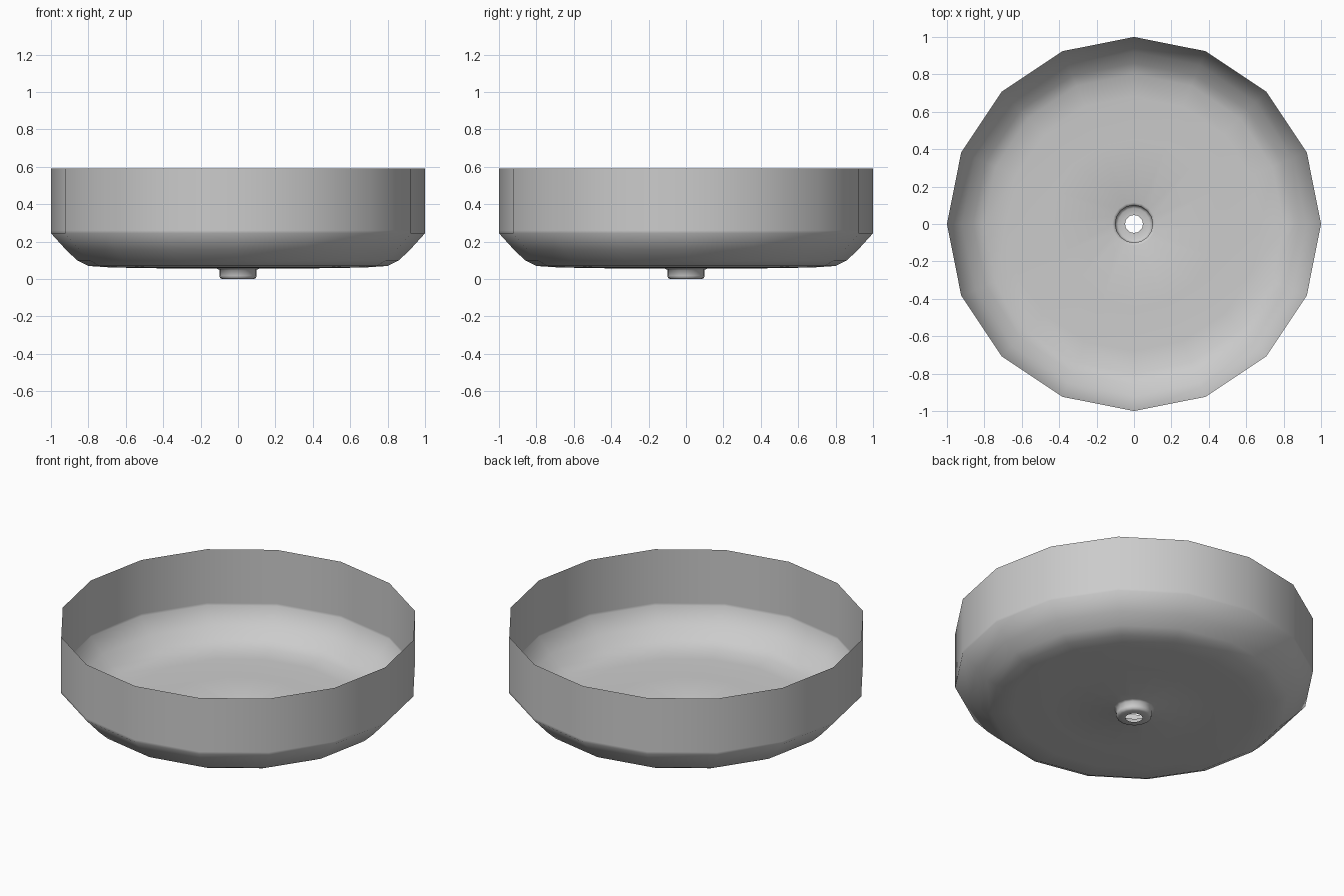
import bpy, bmesh
from math import cos, sin, tau

if "Cube" in bpy.data.objects:
    bpy.data.objects.remove(bpy.data.objects["Cube"])

SIDES = 16


def lathe(name, profile):
    """Revolve (radius, height) points around z into an open, smooth shell."""
    bm = bmesh.new()
    rings = [[bm.verts.new((r * cos(tau * i / SIDES), r * sin(tau * i / SIDES), z))
              for i in range(SIDES)] for r, z in profile]
    for low, high in zip(rings, rings[1:]):
        for i in range(SIDES):
            j = (i + 1) % SIDES
            bm.faces.new((low[i], high[i], high[j], low[j])).smooth = True
    bmesh.ops.recalc_face_normals(bm, faces=bm.faces[:])
    mesh = bpy.data.meshes.new(name)
    bm.to_mesh(mesh)
    bm.free()
    obj = bpy.data.objects.new(name, mesh)
    bpy.context.collection.objects.link(obj)
    return obj


# Basin shell: drain hole, drain cup, shallow floor, rounded shoulder, upright wall
lathe("basin", [
    (0.048, 0.0), (0.085, 0.0), (0.096, 0.006), (0.1, 0.018), (0.1, 0.05),
    (0.115, 0.056), (0.45, 0.058), (0.68, 0.062), (0.80, 0.07), (0.86, 0.1),
    (0.92, 0.157), (1.0, 0.245), (1.0, 0.26), (1.0, 0.59),
])
